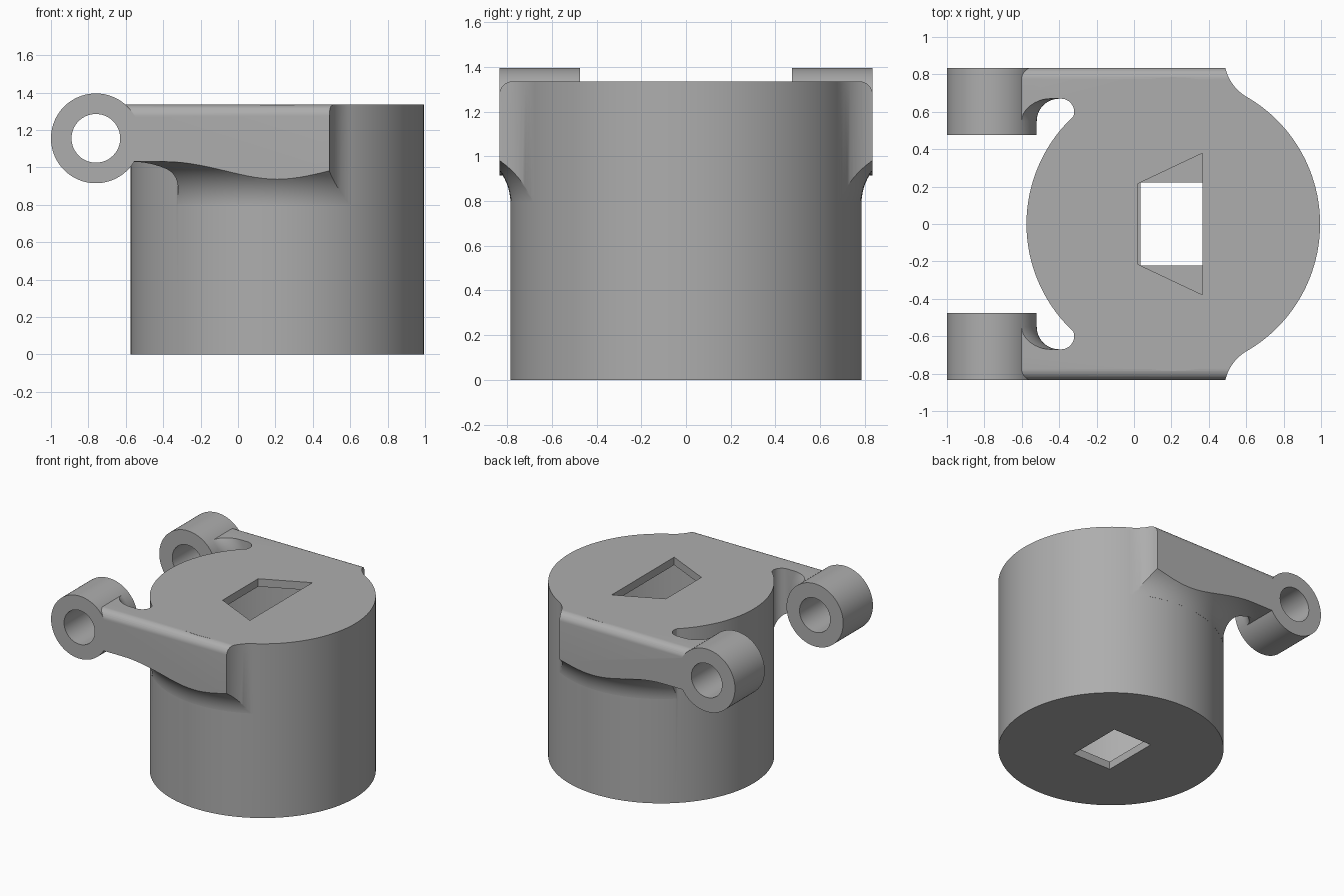
import bpy, bmesh, math
from mathutils import Matrix, Vector

if "Cube" in bpy.data.objects:
    bpy.data.objects.remove(bpy.data.objects["Cube"])

AXIS_X, R, TOP = 0.21, 0.785, 1.335      # drum axis, radius, height
LUG_X, LUG_Z, LUG_R = -0.76, 1.155, 0.24  # lug axis and radius
SIDE = 0.835                             # outer face of the arms

grey = bpy.data.materials.new("plain grey")
grey.diffuse_color = (0.42, 0.42, 0.42, 1)
grey.use_nodes = True
grey.node_tree.nodes["Principled BSDF"].inputs["Base Color"].default_value = grey.diffuse_color


def finish(name, bm):
    bmesh.ops.recalc_face_normals(bm, faces=bm.faces)
    me = bpy.data.meshes.new(name)
    bm.to_mesh(me)
    bm.free()
    me.materials.append(grey)
    ob = bpy.data.objects.new(name, me)
    bpy.context.collection.objects.link(ob)
    return ob


def prism(name, pts, lo, hi, axis="z"):
    """Extrude a 2D outline along z, or a (y, z) outline along x."""
    bm = bmesh.new()
    place = (lambda a, b: (a, b, lo)) if axis == "z" else (lambda a, b: (lo, a, b))
    face = bm.faces.new([bm.verts.new(place(a, b)) for a, b in pts])
    ext = bmesh.ops.extrude_face_region(bm, geom=[face])
    move = Vector((0, 0, hi - lo)) if axis == "z" else Vector((hi - lo, 0, 0))
    bmesh.ops.translate(bm, vec=move, verts=[v for v in ext["geom"] if isinstance(v, bmesh.types.BMVert)])
    return finish(name, bm)


def lathe(name, pts, matrix, n=128):
    """Spin a closed (radius, height) loop around z, then place it."""
    bm = bmesh.new()
    rings = []
    for i in range(n):
        a = 2 * math.pi * i / n
        rings.append([bm.verts.new((r * math.cos(a), r * math.sin(a), h)) for r, h in pts])
    for i in range(n):
        p, q = rings[i], rings[(i + 1) % n]
        for j in range(len(pts)):
            k = (j + 1) % len(pts)
            bm.faces.new((p[j], q[j], q[k], p[k]))
    bm.transform(matrix)
    return finish(name, bm)


def disc(name, radius, lo, hi, n=128):
    ring = [(AXIS_X + radius * math.cos(2 * math.pi * i / n),
             radius * math.sin(2 * math.pi * i / n)) for i in range(n)]
    return prism(name, ring, lo, hi)


def arc(cx, cy, r, a0, a1, n):
    return [(cx + r * math.cos(math.radians(a0 + (a1 - a0) * i / n)),
             cy + r * math.sin(math.radians(a0 + (a1 - a0) * i / n))) for i in range(n + 1)]


def apply(ob, mod):
    bpy.context.view_layer.objects.active = ob
    bpy.ops.object.modifier_apply(modifier=mod.name)


def boolean(ob, tool, op):
    m = ob.modifiers.new("cut", "BOOLEAN")
    m.operation, m.object, m.solver = op, tool, "EXACT"
    apply(ob, m)
    bpy.data.objects.remove(tool)


# Arm: plan outline with slot end and concave blend into the drum
plan = [(-0.61, SIDE), (-0.61, 0.67)]
plan += arc(-0.39, 0.60, 0.07, 90, -30, 14)
plan += [(-0.2, 0.4), (0.5, 0.4)]
plan += arc(0.7225, 0.8877, 0.24, 240, 192.7, 12)
arm = prism("side_brackets", plan, 0.80, TOP)

# Underside: concave sweep from the drum wall out to a flat underside
under = [(1.6, 0.6), (R, 0.6)] + arc(R + 0.24, 0.79, 0.24, 180, 90, 16) + [(1.6, 1.03)]
boolean(arm, lathe("undercut", under, Matrix.Translation((AXIS_X, 0, 0))), "DIFFERENCE")

# Rounded upper outer edge
corner = arc(SIDE - 0.06, TOP - 0.06, 0.06, 90, 0, 8) + [(0.95, TOP - 0.06), (0.95, 1.45), (SIDE - 0.06, 1.45)]
boolean(arm, prism("corner", corner, -0.9, 0.9, "x"), "DIFFERENCE")

# Curved gusset between the arm and the lug
to_lug = Matrix.Translation((LUG_X, 0, LUG_Z)) @ Matrix.Rotation(-math.pi / 2, 4, "X")
blend = [(0.2, 0.55)] + arc(0.36, 0.55, 0.12, 180, 90, 10) + [(0.36, 0.7), (0.2, 0.7)]
gusset = lathe("gusset", blend, to_lug)
boolean(gusset, prism("clip", [(-0.7, 0.4), (-0.2, 0.4), (-0.2, 0.9), (-0.7, 0.9)], 1.03, TOP), "INTERSECT")
boolean(arm, gusset, "UNION")

# Pierced lug
boolean(arm, lathe("lug", [(0.13, 0.475), (LUG_R, 0.475), (LUG_R, SIDE), (0.13, SIDE)], to_lug), "UNION")

# Second bracket on the opposite side
mirror = arm.modifiers.new("mirror", "MIRROR")
mirror.use_axis = (False, True, False)
mirror.use_mirror_merge = False
apply(arm, mirror)

# Hollow drum carrying the brackets
drum = disc("drum_housing", R, 0, TOP)
boolean(drum, arm, "UNION")
boolean(drum, disc("cavity", 0.725, 0.06, TOP - 0.06), "DIFFERENCE")

# Trapezoid window in the top, rectangular one in the floor
boolean(drum, prism("top_window", [(0.02, -0.215), (0.365, -0.378), (0.365, 0.378), (0.02, 0.215)], 1.2, 1.5), "DIFFERENCE")
boolean(drum, prism("floor_window", [(0.035, -0.222), (0.365, -0.222), (0.365, 0.222), (0.035, 0.222)], -0.1, 0.15), "DIFFERENCE")

bpy.ops.object.select_all(action="DESELECT")
drum.select_set(True)
bpy.context.view_layer.objects.active = drum
bpy.ops.object.shade_smooth_by_angle(angle=math.radians(30))
